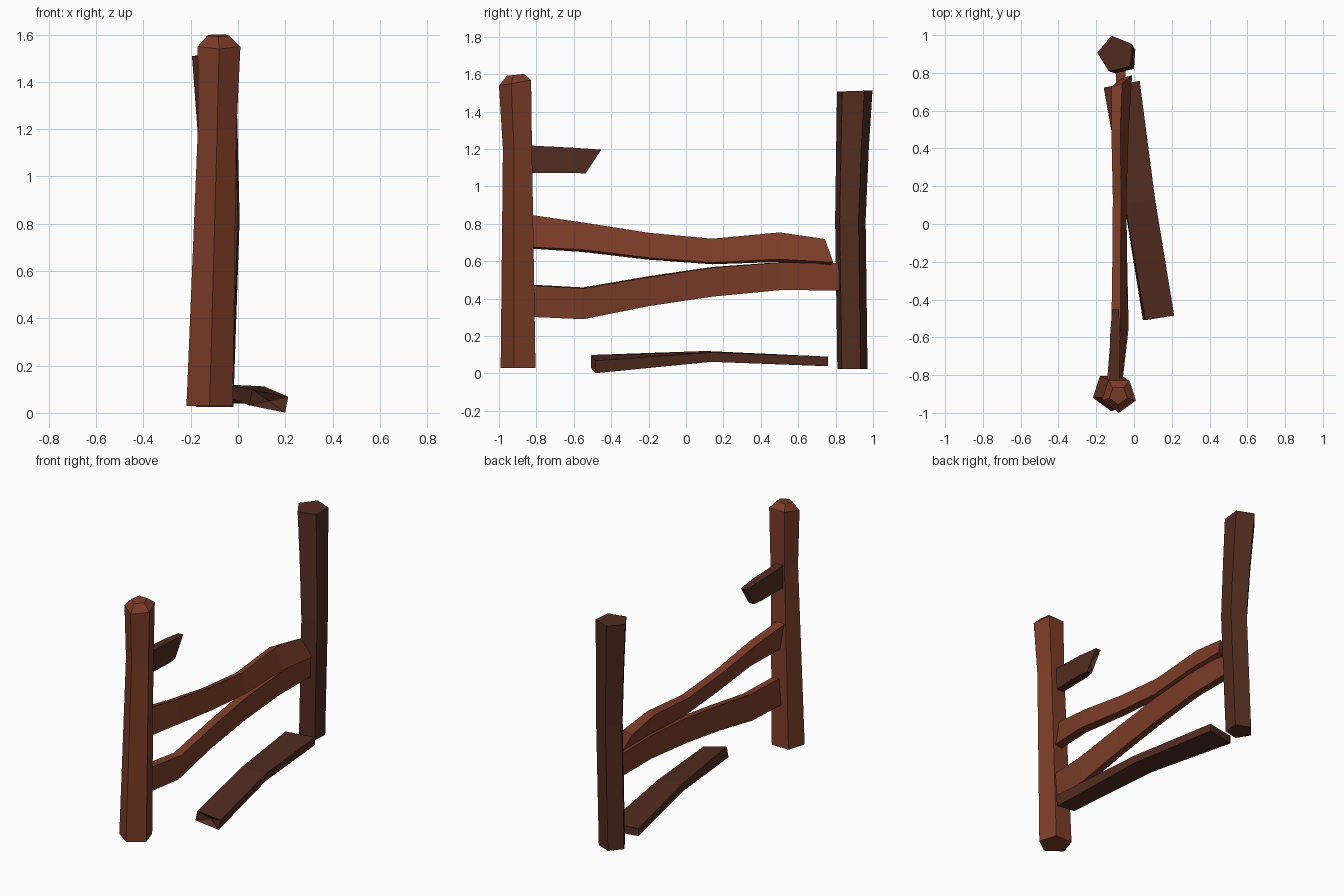
import bpy, bmesh
from math import cos, sin, radians, pi

if "Cube" in bpy.data.objects:
    bpy.data.objects.remove(bpy.data.objects["Cube"])


def material(name, color):
    m = bpy.data.materials.new(name)
    m.diffuse_color = color
    m.use_nodes = True
    m.node_tree.nodes["Principled BSDF"].inputs["Base Color"].default_value = m.diffuse_color
    return m


light_wood = material("light_wood", (0.20, 0.046, 0.021, 1))
dark_wood = material("dark_wood", (0.085, 0.025, 0.014, 1))


def loft(name, rings, mat, notch=None):
    """Skin a list of equal-length rings and close both ends."""
    bm = bmesh.new()
    loops = [[bm.verts.new(p) for p in r] for r in rings]
    n = len(loops[0])
    for a, b in zip(loops, loops[1:]):
        for i in range(n):
            j = (i + 1) % n
            bm.faces.new((a[i], a[j], b[j], b[i]))
    bm.faces.new(loops[0])
    end = bm.faces.new(loops[-1])
    bmesh.ops.recalc_face_normals(bm, faces=bm.faces[:])
    if notch is not None:
        # splintered end: pull the cap centre inwards
        v = bmesh.ops.poke(bm, faces=[end])["verts"][0]
        v.co.y += notch
    me = bpy.data.meshes.new(name)
    bm.to_mesh(me)
    bm.free()
    me.materials.append(mat)
    ob = bpy.data.objects.new(name, me)
    bpy.context.collection.objects.link(ob)
    return ob


def post_ring(z, cx, cy, r, start, slope_y=0.0):
    """Pentagon section; slope_y tilts it along y."""
    pts = []
    for k in range(5):
        a = radians(start) + 2 * pi * k / 5
        pts.append((cx + r * cos(a), cy + r * sin(a), z + slope_y * r * sin(a)))
    return pts


def plank_ring(y, cx, cz, w, h, tilt=0.0, skew_x=0.0, skew_z=0.0):
    """Tilted rectangle across y; skews slant the cut end."""
    pts = []
    for sx, sz in ((-1, -1), (1, -1), (1, 1), (-1, 1)):
        u, v = sx * w / 2, sz * h / 2
        pts.append((cx + u * cos(tilt) - v * sin(tilt),
                    y + sx * skew_x + sz * skew_z,
                    cz + u * sin(tilt) + v * cos(tilt)))
    return pts


# Front post with chamfered cap
loft("front_post", [post_ring(*s) for s in (
    (0.03, -0.12, -0.888, 0.103, -90),
    (1.20, -0.088, -0.893, 0.086, -90),
    (1.555, -0.08, -0.905, 0.095, -90, 0.17),
    (1.597, -0.083, -0.907, 0.05, -90, 0.1))], light_wood)

# Back post, bent in the middle
loft("back_post", [post_ring(*s) for s in (
    (0.025, -0.092, 0.888, 0.085, 104),
    (0.82, -0.066, 0.877, 0.086, 104),
    (1.20, -0.08, 0.888, 0.092, 104),
    (1.51, -0.095, 0.9, 0.1, 104, 0.03))], dark_wood)

# Upper rail, sagging and twisted
loft("upper_rail", [plank_ring(*s) for s in (
    (-0.90, -0.110, 0.765, 0.05, 0.18, 0.15),
    (-0.55, -0.077, 0.728, 0.05, 0.15, 0.25),
    (-0.20, -0.076, 0.680, 0.045, 0.137, 0.25),
    (0.14, -0.076, 0.652, 0.045, 0.13, 0.22),
    (0.50, -0.074, 0.675, 0.05, 0.15, 0.30),
    (0.757, -0.064, 0.645, 0.06, 0.135, 0.40, 0.008, -0.022))], light_wood)

# Lower rail, rising towards the back
loft("lower_rail", [plank_ring(*s) for s in (
    (-0.90, -0.100, 0.392, 0.05, 0.17, -0.08),
    (-0.55, -0.063, 0.375, 0.05, 0.165, -0.12),
    (-0.20, -0.070, 0.440, 0.05, 0.155, -0.12),
    (0.14, -0.072, 0.490, 0.05, 0.155, -0.08),
    (0.50, -0.070, 0.520, 0.05, 0.148, -0.04),
    (0.83, -0.070, 0.517, 0.05, 0.145, 0.0))], light_wood)

# Broken stub of the top rail
loft("broken_stub", [plank_ring(*s) for s in (
    (-0.90, -0.105, 1.147, 0.05, 0.15),
    (-0.60, -0.100, 1.139, 0.055, 0.135),
    (-0.495, -0.098, 1.133, 0.035, 0.127, 0.0, 0.0, 0.042))],
    dark_wood, notch=-0.03)

# Fallen plank on the ground, listed back to front
loft("fallen_plank", [plank_ring(*s) for s in (
    (0.74, -0.065, 0.065, 0.19, 0.05, 0.0, 0.018),
    (0.12, 0.03, 0.091, 0.16, 0.05, -0.05, 0.015),
    (-0.497, 0.13, 0.05, 0.155, 0.068, -0.2, 0.012))],
    dark_wood, notch=0.03)
